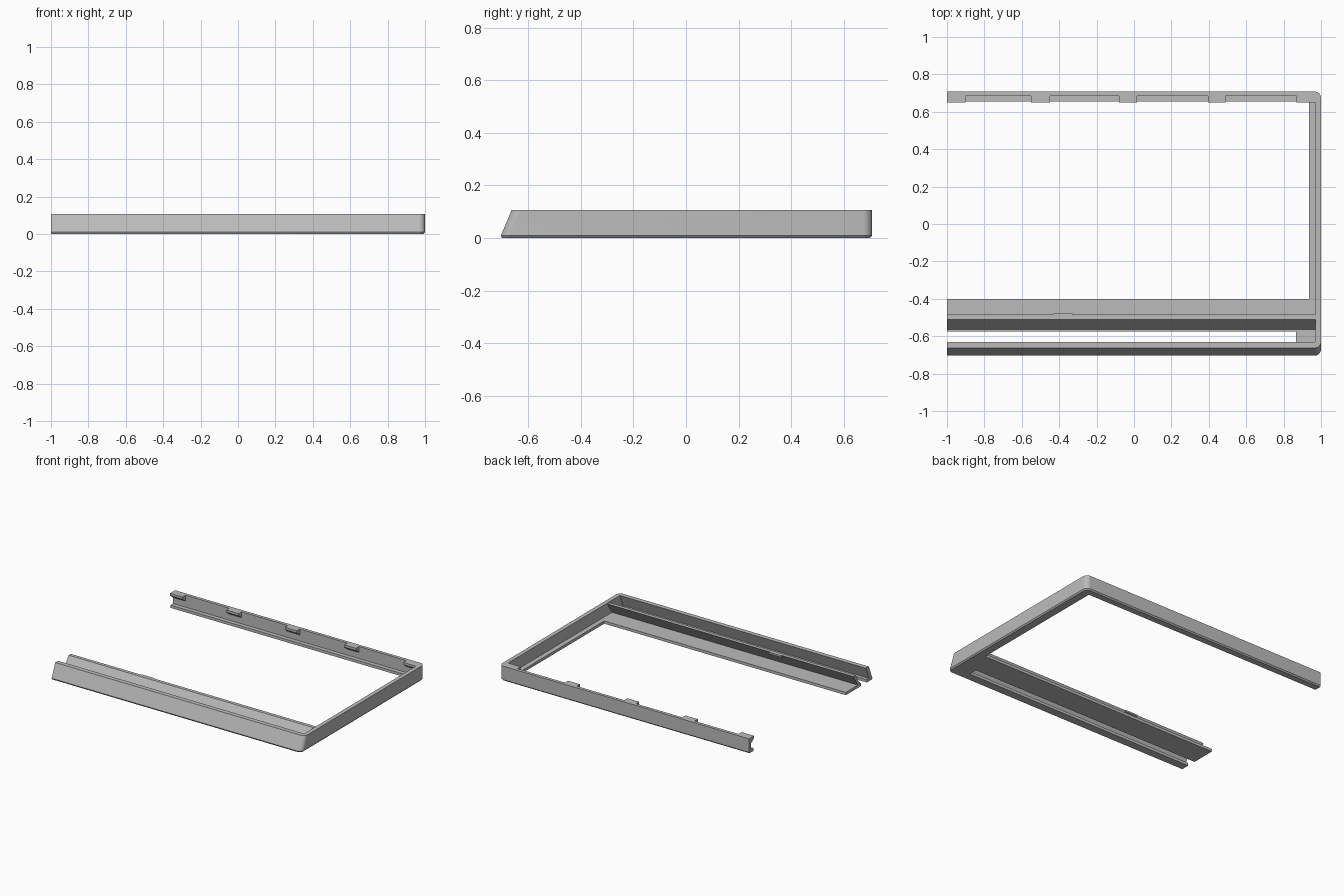
import bpy, bmesh, math

if "Cube" in bpy.data.objects:
    bpy.data.objects.remove(bpy.data.objects["Cube"])

grey = bpy.data.materials.new("plain_grey")
grey.use_nodes = True
COLOUR = (0.5, 0.5, 0.5, 1)
grey.diffuse_color = COLOUR
grey.node_tree.nodes["Principled BSDF"].inputs["Base Color"].default_value = COLOUR

HEIGHT = 0.107
OPEN_END = -1.0
INNER_X = 0.97
PLATE = 0.02


def finish(name, bm):
    bmesh.ops.recalc_face_normals(bm, faces=bm.faces)
    mesh = bpy.data.meshes.new(name)
    bm.to_mesh(mesh)
    bm.free()
    mesh.materials.append(grey)
    obj = bpy.data.objects.new(name, mesh)
    bpy.context.collection.objects.link(obj)
    bpy.ops.object.select_all(action='DESELECT')
    obj.select_set(True)
    bpy.context.view_layer.objects.active = obj
    bpy.ops.object.shade_smooth_by_angle(angle=math.radians(30))
    return obj


def sweep(name, rings):
    """Skin equal-length loops into a closed solid with capped ends."""
    bm = bmesh.new()
    loops = [[bm.verts.new(p) for p in ring] for ring in rings]
    n = len(loops[0])
    for a, b in zip(loops, loops[1:]):
        for i in range(n):
            j = (i + 1) % n
            bm.faces.new((a[i], a[j], b[j], b[i]))
    bm.faces.new(loops[0])
    bm.faces.new(loops[-1])
    return finish(name, bm)


def bar(name, x0, x1, profile):
    """Extrude a (y, z) profile along x."""
    return sweep(name, [[(x, y, z) for y, z in profile] for x in (x0, x1)])


def box(name, x0, x1, y0, y1, z0, z1):
    return bar(name, x0, x1, [(y0, z0), (y1, z0), (y1, z1), (y0, z1)])


def u_path(front, right, back, radius, z, steps=8):
    """Open outline running along the front, right and back, with round corners."""
    pts = [(OPEN_END, front, z)]
    for cy, start in ((front + radius, -90), (back - radius, 0)):
        for i in range(steps + 1):
            a = math.radians(start + 90 * i / steps)
            pts.append((right - radius + radius * math.cos(a),
                        cy + radius * math.sin(a), z))
    pts.append((OPEN_END, back, z))
    return pts


# Three-sided outer wall with a raked front and a chamfered lower edge
wall_lines = [
    u_path(-0.700, 0.992, 0.700, 0.027, 0),
    u_path(-0.704, 1.0, 0.708, 0.035, 0.009),
    u_path(-0.663, 1.0, 0.708, 0.035, HEIGHT),
    u_path(-0.630, INNER_X, 0.685, 0.004, HEIGHT),
    u_path(-0.673, INNER_X, 0.685, 0.004, 0),
]
sweep("outer_wall", list(zip(*wall_lines)))

# Bottom flanges inside the wall
box("right_flange", 0.935, 0.98, -0.41, 0.69, 0, PLATE)
box("back_flange", OPEN_END, 0.975, 0.655, 0.69, 0, PLATE)
box("front_flange", OPEN_END, 0.975, -0.68, -0.64, 0, PLATE)

# Front floor plate and the plate closing the end of the slot
box("front_floor", OPEN_END, 0.98, -0.576, -0.40, 0, PLATE)
box("slot_end_plate", 0.865, 0.98, -0.66, -0.57, 0, PLATE)

# Raked inner ridge standing on the floor, with a small boss behind it
bar("inner_ridge", OPEN_END, 0.975,
    [(-0.570, 0.01), (-0.545, 0.01), (-0.485, 0.102), (-0.510, 0.102)])
box("ridge_boss", -0.43, -0.33, -0.495, -0.479, 0.09, 0.102)

# Snap tabs along the back wall, tapered underneath
tabs = [(OPEN_END, -0.90), (-0.55, -0.45), (-0.08, 0.015), (0.395, 0.49), (0.87, 0.975)]
for i, (x0, x1) in enumerate(tabs):
    bar(f"back_tab_{i + 1}", x0, x1,
        [(0.69, 0.06), (0.69, HEIGHT), (0.65, HEIGHT), (0.65, 0.09)])
